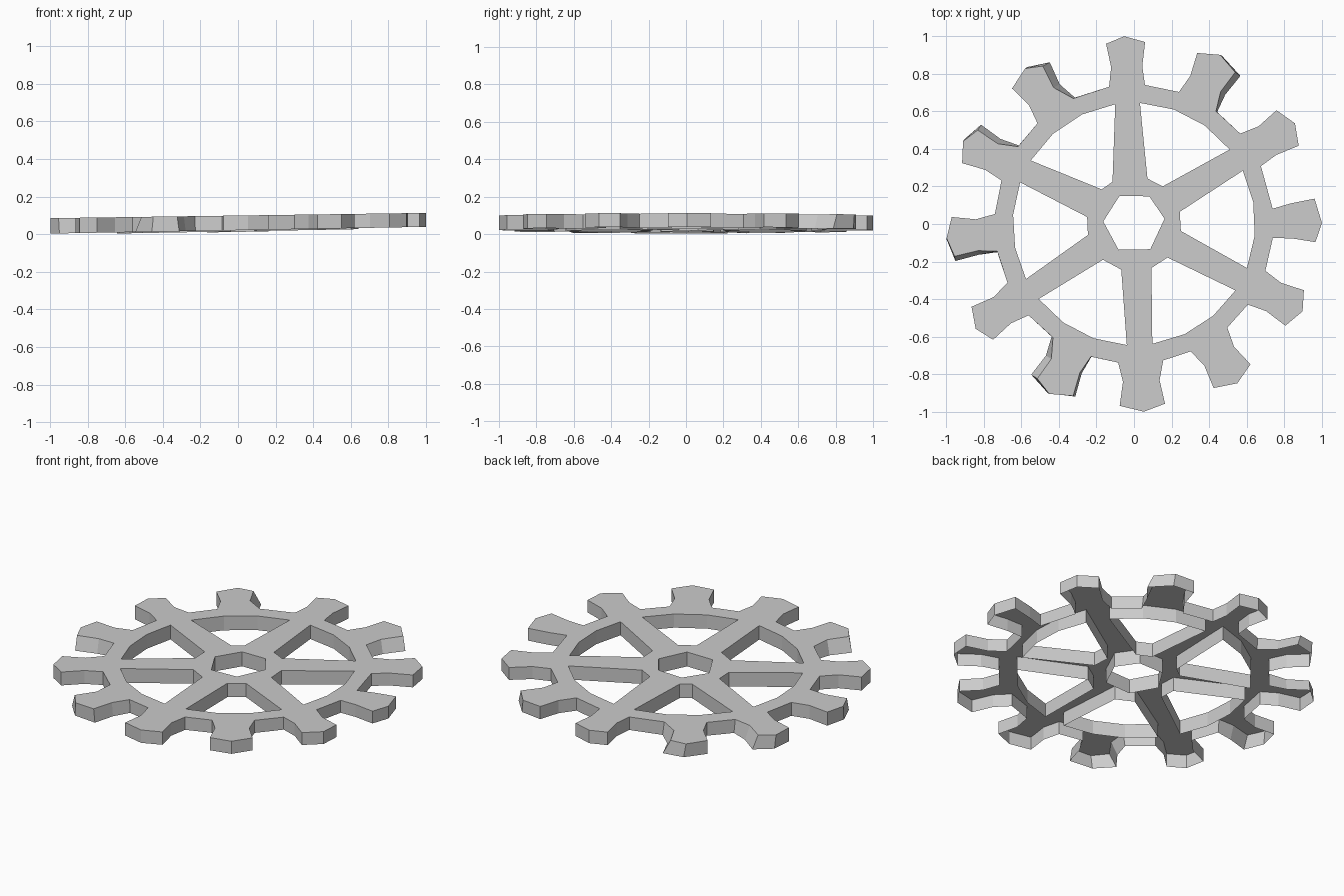
import bpy, bmesh
from math import cos, sin, radians
from mathutils import Vector

if "Cube" in bpy.data.objects:
    bpy.data.objects.remove(bpy.data.objects["Cube"])

# Tooth angles in degrees: base, tip corner, peak, tip corner, base
TEETH = [
    (-5.8, -5.7, 0.3, 8, 6.3), (24.5, 25.4, 32, 38.6, 40.4),
    (54, 56.3, 63, 69.7, 71.2), (85.5, 86.5, 93, 98.8, 100.3),
    (115.8, 120, 125, 132, 133.8), (146.3, 149, 154.2, 160.5, 161.8),
    (175.9, 177.8, 184.3, 190.2, 191.2), (204.9, 207, 213.5, 219.4, 220.9),
    (234.5, 238, 243.5, 250.5, 252), (263.5, 265.5, 273, 279.8, 282.1),
    (294, 295.9, 303, 309.7, 312), (324.7, 326.1, 332.6, 338.7, 340.4)]
# Outward lean of the lower edge on the uneven teeth: first side, second side
LEAN = {2: (-2, 0), 4: (-2.5, 0), 5: (-2, 0), 6: (0, 1.5), 8: (-2.3, 0.7)}
# Openings between spokes: hub-side angles, rim-side angles
OPENINGS = [
    (-8.5, 14.9, -21.3, 26.1), (52.6, 73.5, 37.9, 87.2),
    (117, 133, 98.9, 148.4), (171.5, 193.4, 159.9, 207),
    (229, 254.4, 218.2, 266.6), (291.6, 315, 278.7, 326.8)]


def polar(r, a):
    return Vector((r * cos(radians(a)), r * sin(radians(a))))


def top_z(x):
    return 0.099 + 0.014 * x


bm = bmesh.new()
top_edges = []


def add_loop(top, low, drop):
    """Top outline plus a skirt wall down to the lower outline."""
    a = [bm.verts.new((p.x, p.y, top_z(p.x))) for p in top]
    b = [bm.verts.new((p.x, p.y, max(0, 0.098 + 0.018 * p.x - drop))) for p in low]
    n = len(a)
    for i in range(n):
        j = (i + 1) % n
        top_edges.append(bm.edges.new((a[i], a[j])))
        bm.faces.new((b[i], b[j], a[j], a[i]))


# Toothed outer rim
top, low = [], []
for i, (b0, t0, c, t1, b1) in enumerate(TEETH):
    l0, l1 = LEAN.get(i, (0, 0))
    peak = 1.0 if i % 3 == 0 else 1.01
    row = [(0.742, b0, l0 * .3), (0.842, t0 + 0.5, l0), (0.97, t0, l0),
           (peak, c, (l0 + l1) * .3),
           (0.97, t1, l1), (0.842, t1 - 0.5, l1), (0.742, b1, l1 * .3)]
    top += [polar(r, a) for r, a, d in row]
    low += [polar(r, a + d) for r, a, d in row]
add_loop(top, low, 0.077)

# Six openings that leave the spokes (wound the other way)
for i0, i1, o0, o1 in OPENINGS:
    pts = [polar(0.252, i0), polar(0.252, i1)]
    pts += [polar(0.645, o1 + (o0 - o1) * k / 3) for k in range(4)]
    add_loop(pts, pts, 0.083)

# Hexagonal axle hole
hexagon = [polar(0.164, a) for a in (302, 240, 177, 118, 60, 8)]
hexagon = [p + Vector((0, 0.005)) for p in hexagon]
add_loop(hexagon, hexagon, 0.086)

# Flat top plate; the underside stays open
res = bmesh.ops.triangle_fill(bm, edges=top_edges, use_beauty=True,
                              use_dissolve=False, normal=(0, 0, 1))
for f in res["geom"]:
    if isinstance(f, bmesh.types.BMFace):
        f.normal_update()
        if f.normal.z < 0:
            f.normal_flip()

mesh = bpy.data.meshes.new("gear_wheel")
bm.to_mesh(mesh)
bm.free()
gear = bpy.data.objects.new("gear_wheel", mesh)
bpy.context.collection.objects.link(gear)
